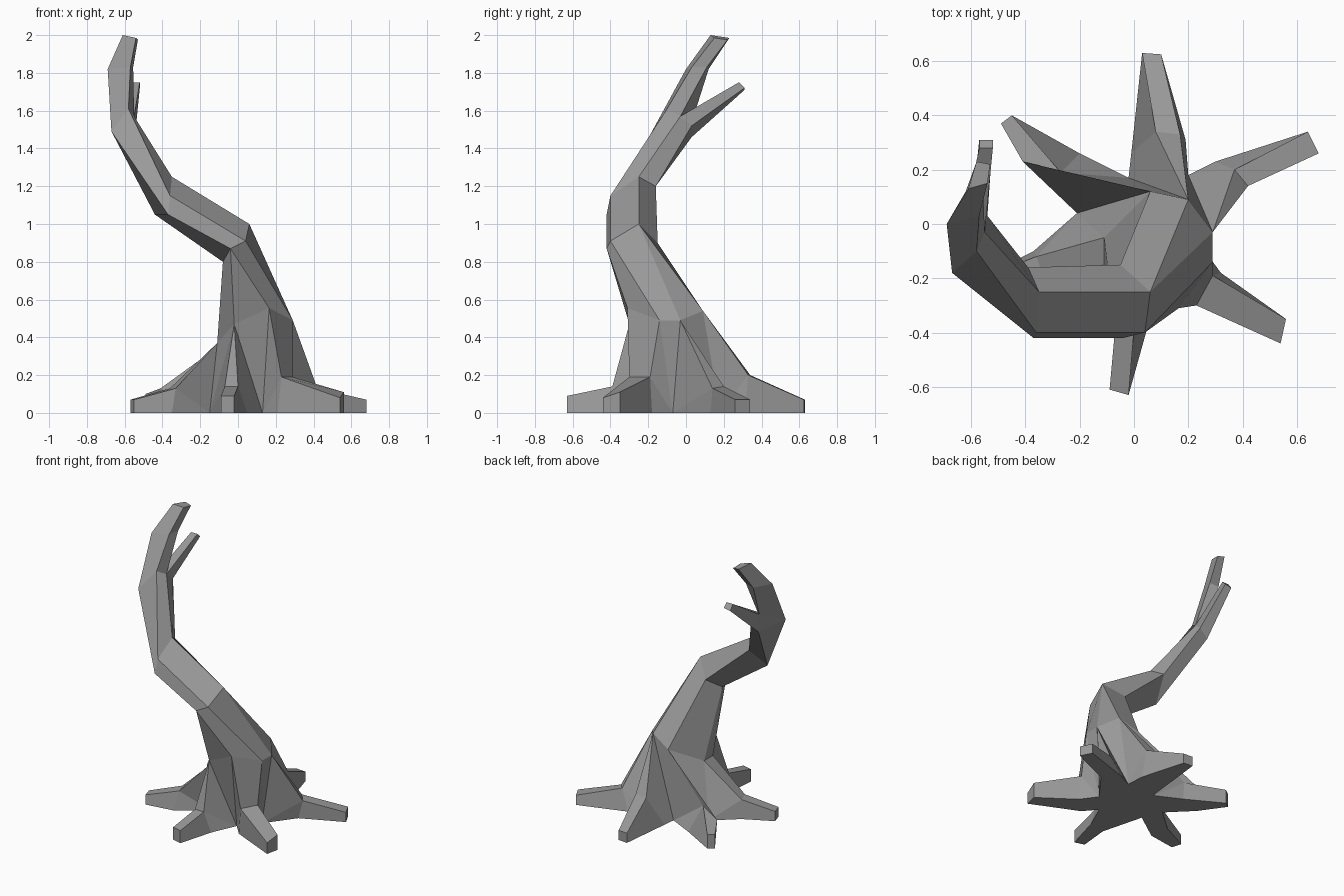
import bpy, bmesh

cube = bpy.data.objects.get("Cube")
if cube:
    bpy.data.objects.remove(cube)

bark = bpy.data.materials.new("grey_bark")
bark.use_nodes = True
colour = (0.32, 0.32, 0.32, 1)
bark.diffuse_color = colour
bark.node_tree.nodes["Principled BSDF"].inputs["Base Color"].default_value = colour

bm = bmesh.new()


def ring(*points):
    return [bm.verts.new(p) for p in points]


def face(*verts):
    """Add a face, merging repeated corners."""
    corners = list(dict.fromkeys(verts))
    if len(corners) > 2:
        bm.faces.new(corners)


def skin(lower, upper, match=None):
    """Join two closed rings; match gives the upper corner for each lower one."""
    n = len(lower)
    match = match or range(n)
    for i in range(n):
        j = (i + 1) % n
        face(lower[i], lower[j], upper[match[j]], upper[match[i]])


# Trunk rings, counter-clockwise from above
collar = ring((.165, -.31, .555), (.29, -.14, .49), (.29, -.03, .49), (.2, .09, .54),
              (.06, .12, .47), (-.11, -.05, .37), (-.11, -.15, .37), (-.02, -.3, .47))
elbow = ring((.06, -.25, 1), (-.05, -.15, .9), (-.08, -.3, .8), (-.04, -.42, .87), (.04, -.4, .91))
bend = ring((-.35, -.25, 1.25), (-.39, -.16, 1.2), (-.44, -.3, 1.05), (-.37, -.42, 1.05), (-.36, -.4, 1.15))
fork = ring((-.55, -.03, 1.57), (-.54, .03, 1.52), (-.6, .03, 1.46), (-.67, -.18, 1.49), (-.58, -.1, 1.61))
skin(collar, elbow, [3, 4, 0, 0, 1, 2, 2, 3])
skin(elbow, bend)
skin(bend, fork)

# Fork: the two branches share the crotch edge
crotch, right_side, under, outer_side, front_side = fork
back = bm.verts.new((-.62, .05, 1.6))
face(under, outer_side, back)
tall_mid = ring((-.57, .03, 1.83), (-.555, .11, 1.83), (-.62, .12, 1.82), (-.69, 0, 1.82))
tall_tip = ring((-.54, .15, 1.985), (-.53, .22, 1.975), (-.58, .23, 1.985), (-.61, .13, 2))
skin([front_side, crotch, back, outer_side], tall_mid)
skin(tall_mid, tall_tip)
short_tip = ring((-.52, .28, 1.75), (-.52, .31, 1.72), (-.57, .31, 1.71), (-.57, .28, 1.75))
skin([crotch, right_side, under, back], short_tip)
face(*tall_tip)
face(*short_tip)

# Roots: collar corners, knees, tips, ground points below the knees, ground valley after the root
roots = [
    (0, 1, (.23, -.3, .19), (.29, -.19, .19), (.54, -.44, .08), (.56, -.35, .11),
     (.21, -.29, 0), (.32, -.18, 0), (.24, -.07, 0)),
    (2, 2, (.42, .14, .13), (.37, .2, .14), (.68, .26, .07), (.64, .34, .07),
     (.39, .13, 0), (.3, .23, 0), (.2, .18, 0)),
    (3, 3, (.17, .33, .2), (.08, .34, .2), (.1, .625, .07), (.03, .63, .07),
     (.19, .31, 0), (-.01, .26, 0), (-.02, .17, 0)),
    (4, 4, (-.27, .19, .18), (-.41, .23, .13), (-.45, .4, .1), (-.49, .37, .1),
     (-.2, .26, 0), (-.37, .2, 0), (-.21, .04, 0)),
    (5, 6, (-.36, -.12, .13), (-.33, -.2, .13), (-.57, -.2, .07), (-.55, -.27, .07),
     (-.37, -.1, 0), (-.35, -.24, 0), (-.15, -.1, 0)),
    (7, 7, (-.07, -.39, .14), (0, -.39, .14), (-.09, -.61, .09), (-.02, -.63, .09),
     (-.07, -.4, 0), (.05, -.38, 0), (.13, -.2, 0)),
]
valleys = ring(*[r[-1] for r in roots])
sole = []
for i, (a, b, *points, _) in enumerate(roots):
    start, end = collar[a], collar[b]
    knee_a, knee_b, tip_a, tip_b, base_a, base_b = ring(*points)
    foot_a, foot_b = ring(*[(x, y, 0) for x, y, z in points[2:4]])
    before, after = valleys[i - 1], valleys[i]
    face(start, knee_a, knee_b, end)
    face(knee_a, tip_a, tip_b, knee_b)
    face(tip_a, foot_a, foot_b, tip_b)
    # Root flanks, from the collar down to the tip
    for valley, top, knee, tip, foot, base in (
            (before, start, knee_a, tip_a, foot_a, base_a),
            (after, end, knee_b, tip_b, foot_b, base_b)):
        face(valley, top, knee)
        face(valley, knee, base)
        face(knee, tip, foot, base)
    # Trunk face down to the valley
    face(after, end, collar[roots[(i + 1) % len(roots)][0]])
    sole += [base_a, foot_a, foot_b, base_b, after]
face(*sole)

bmesh.ops.recalc_face_normals(bm, faces=bm.faces)
mesh = bpy.data.meshes.new("dead_tree")
bm.to_mesh(mesh)
bm.free()
mesh.materials.append(bark)
tree = bpy.data.objects.new("dead_tree", mesh)
bpy.context.collection.objects.link(tree)
